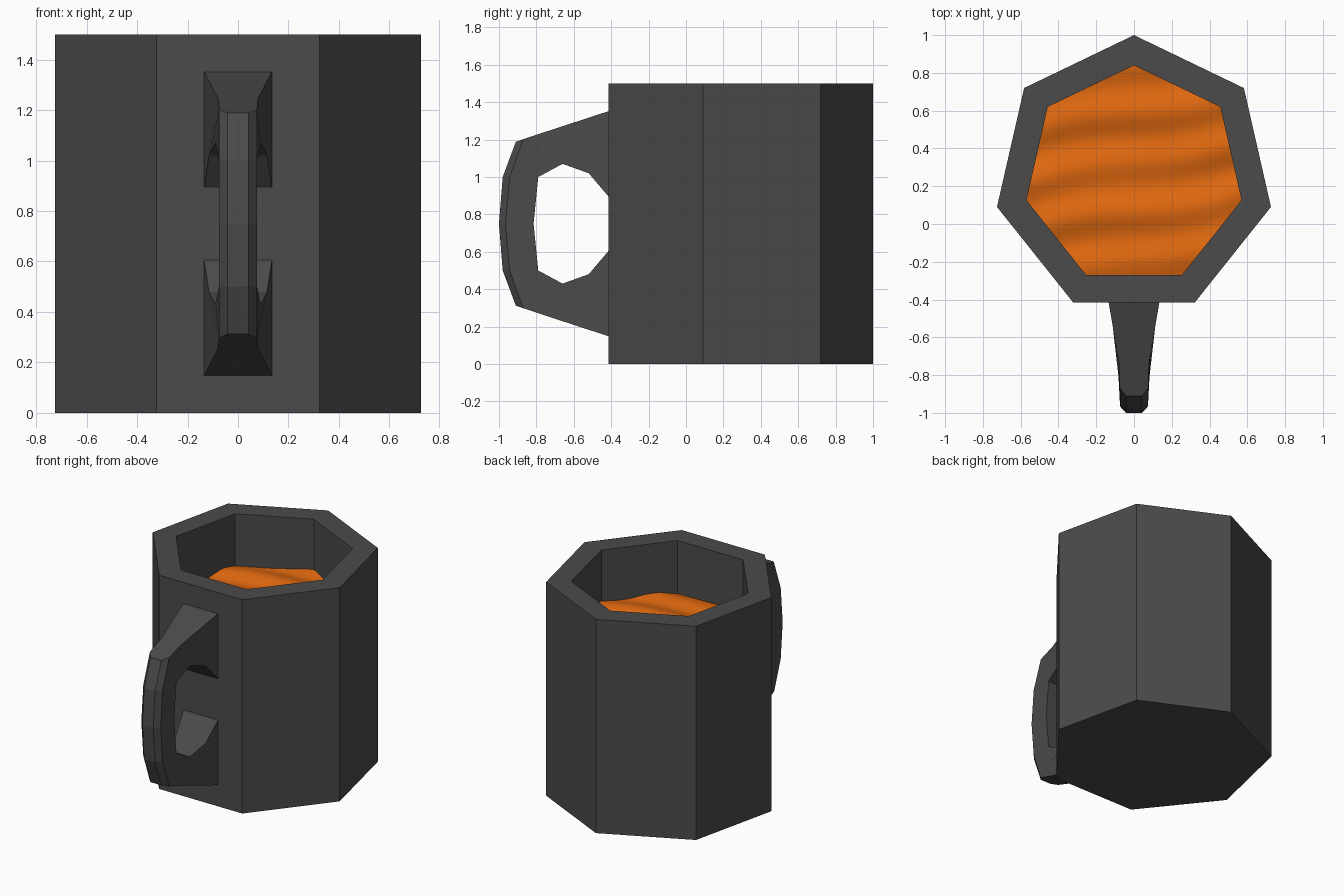
import bpy, bmesh
from math import sin, cos, pi
from mathutils import Vector

if "Cube" in bpy.data.objects:
    bpy.data.objects.remove(bpy.data.objects["Cube"])

SIDES, CY, HEIGHT = 7, 0.256, 1.5
R_OUT, R_IN = 0.744, 0.584


def make_object(name, bm):
    mesh = bpy.data.meshes.new(name)
    bm.to_mesh(mesh)
    bm.free()
    ob = bpy.data.objects.new(name, mesh)
    bpy.context.collection.objects.link(ob)
    return ob


def heptagon(bm, r, z):
    return [bm.verts.new((r * sin(2 * pi * i / SIDES), CY + r * cos(2 * pi * i / SIDES), z))
            for i in range(SIDES)]


def bridge(bm, a, b):
    n = len(a)
    for i in range(n):
        bm.faces.new((a[i], a[(i + 1) % n], b[(i + 1) % n], b[i]))


# Mug body: seven-sided cup with thick walls and an inner floor
bm = bmesh.new()
rings = [heptagon(bm, r, z) for r, z in
         ((R_OUT, 0), (R_OUT, HEIGHT), (R_IN, HEIGHT), (R_IN, 0.16))]
for a, b in zip(rings, rings[1:]):
    bridge(bm, a, b)
bm.faces.new(rings[0])
bm.faces.new(rings[-1])
bmesh.ops.recalc_face_normals(bm, faces=bm.faces)
make_object("mug_body", bm)

# Handle: loft of chamfered sections, upper half mirrored about mid height
# each: outer (half width, y, z), side corner, inner corner
half = [
    ((0.07, -0.41, 1.353), (0.135, -0.41, 1.353), (0.135, -0.41, 0.89)),
    ((0.042, -0.74, 1.245), (0.079, -0.74, 1.245), (0.115, -0.52, 1.02)),
    ((0.042, -0.91, 1.188), (0.075, -0.87, 1.202), (0.09, -0.66, 1.07)),
    ((0.042, -0.98, 1.0), (0.075, -0.943, 1.0), (0.075, -0.79, 1.0)),
    ((0.042, -1.0, 0.75), (0.075, -0.965, 0.75), (0.075, -0.815, 0.75)),
]
lower = [[(x, y, HEIGHT - z) for x, y, z in s] for s in reversed(half[:-1])]
bm = bmesh.new()
loops = []
for s in half + lower:
    pts = list(s) + [(-x, y, z) for x, y, z in reversed(s)]
    loops.append([bm.verts.new(p) for p in pts])
for a, b in zip(loops, loops[1:]):
    bridge(bm, a, b)
bm.faces.new(loops[0])
bm.faces.new(loops[-1])
bmesh.ops.recalc_face_normals(bm, faces=bm.faces)
make_object("handle", bm)

# Drink: rippled grid trimmed to the inside of the cup
bm = bmesh.new()
bmesh.ops.create_grid(bm, x_segments=56, y_segments=56, size=0.62)
bmesh.ops.translate(bm, verts=bm.verts, vec=(0, CY, 0))
apothem = (R_IN + 0.004) * cos(pi / SIDES)
for i in range(SIDES):
    a = 2 * pi * (i + 0.5) / SIDES
    n = Vector((sin(a), cos(a), 0))
    bmesh.ops.bisect_plane(bm, geom=bm.verts[:] + bm.edges[:] + bm.faces[:],
                           plane_co=Vector((0, CY, 0)) + n * apothem,
                           plane_no=n, clear_outer=True)
for v in bm.verts:
    u = v.co.y - 0.25 * v.co.x
    v.co.z = (1.14 + 0.012 * sin(24 * u + 1.2 * sin(4 * v.co.x))
              + 0.006 * sin(11 * u + 5 * v.co.x + 1))
for f in bm.faces:
    f.smooth = True
drink = make_object("drink_surface", bm)
mat = bpy.data.materials.new("orange_drink")
mat.diffuse_color = (0.75, 0.14, 0.005, 1)
mat.use_nodes = True
mat.node_tree.nodes["Principled BSDF"].inputs["Base Color"].default_value = mat.diffuse_color
drink.data.materials.append(mat)

# Dark grey ceramic
grey = bpy.data.materials.new("dark_grey")
grey.diffuse_color = (0.07, 0.07, 0.07, 1)
grey.use_nodes = True
grey.node_tree.nodes["Principled BSDF"].inputs["Base Color"].default_value = grey.diffuse_color
for name in ("mug_body", "handle"):
    bpy.data.objects[name].data.materials.append(grey)
